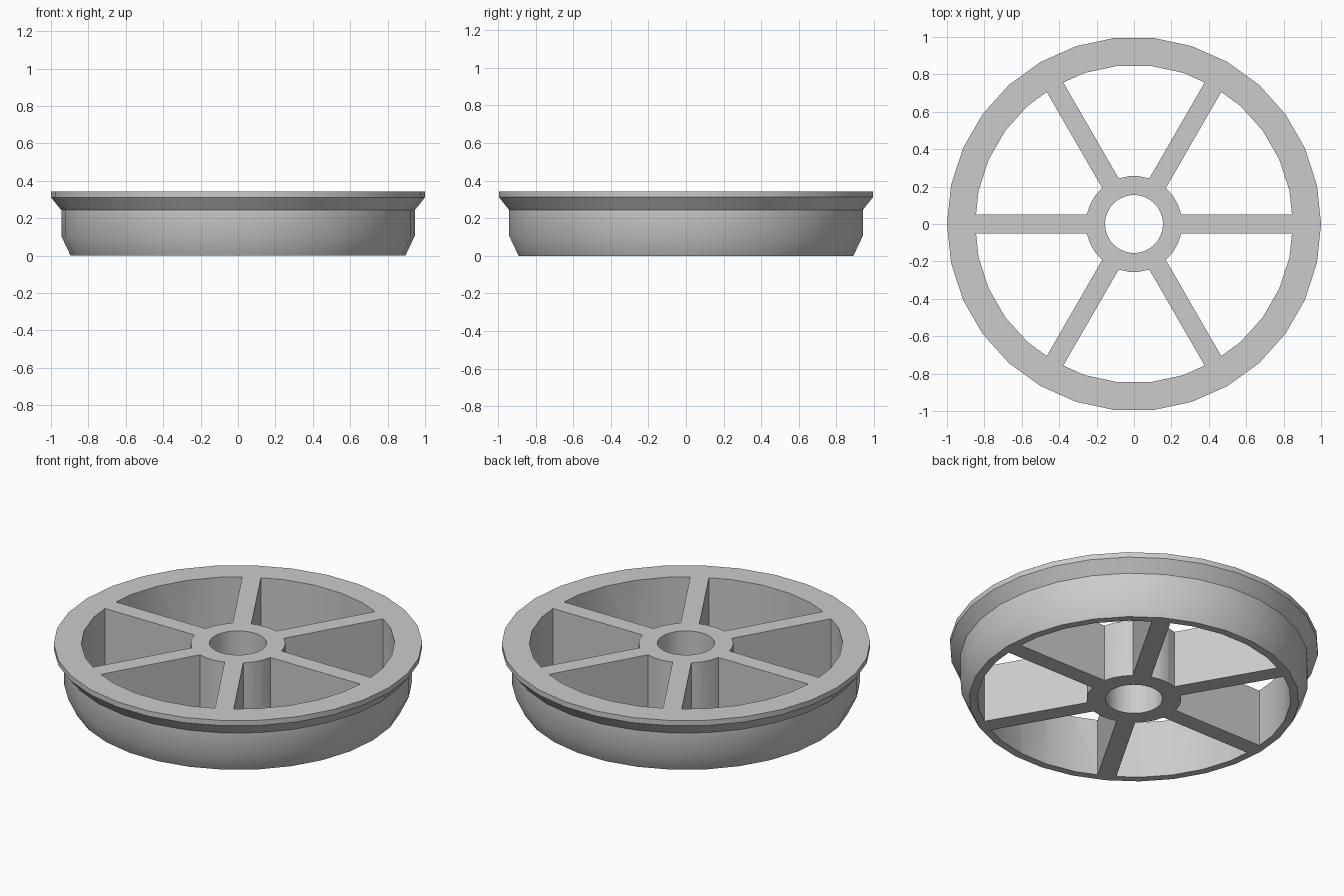
import bpy, bmesh, math
from mathutils import Matrix

if "Cube" in bpy.data.objects:
    bpy.data.objects.remove(bpy.data.objects["Cube"])

SIDES = 30
H = 0.343

grey = bpy.data.materials.new("light grey")
grey.diffuse_color = (0.6, 0.6, 0.6, 1)
grey.use_nodes = True
grey.node_tree.nodes["Principled BSDF"].inputs["Base Color"].default_value = grey.diffuse_color


def make_object(name, bm):
    bmesh.ops.recalc_face_normals(bm, faces=bm.faces)
    me = bpy.data.meshes.new(name)
    bm.to_mesh(me)
    bm.free()
    me.materials.append(grey)
    ob = bpy.data.objects.new(name, me)
    bpy.context.collection.objects.link(ob)
    return ob


def lathe(name, profile):
    """Spin a closed (radius, z) profile around z."""
    bm = bmesh.new()
    rings = []
    for i in range(SIDES):
        a = 2 * math.pi * i / SIDES
        rings.append([bm.verts.new((r * math.cos(a), r * math.sin(a), z)) for r, z in profile])
    n = len(profile)
    for i in range(SIDES):
        p, q = rings[i], rings[(i + 1) % SIDES]
        for j in range(n):
            k = (j + 1) % n
            bm.faces.new((p[j], q[j], q[k], p[k]))
    return make_object(name, bm)


def bar(name, angle):
    """Long bar through the centre, covering two opposite spokes."""
    bm = bmesh.new()
    bmesh.ops.create_cube(bm, size=1, matrix=Matrix.Rotation(angle, 4, 'Z')
                          @ Matrix.Translation((0, 0, H / 2))
                          @ Matrix.Diagonal((2.4, 0.102, 2, 1)))
    return make_object(name, bm)


def subtract(target, cutter):
    """Cut one object from another, apply the result and drop the cutter."""
    mod = target.modifiers.new("cut", 'BOOLEAN')
    mod.operation = 'DIFFERENCE'
    mod.solver = 'EXACT'
    mod.object = cutter
    bpy.context.view_layer.update()
    dg = bpy.context.evaluated_depsgraph_get()
    me = bpy.data.meshes.new_from_object(target.evaluated_get(dg))
    target.modifiers.clear()
    target.data = me
    bpy.data.objects.remove(cutter)


# Wheel body: tapered tread, flared flange and axle hole
wheel = lathe("spoked_wheel", [(0.155, 0), (0.895, 0), (0.945, 0.105), (0.945, 0.243),
                               (1.0, 0.312), (1.0, H), (0.155, H)])

# Openings between hub and rim, keeping six spokes
openings = lathe("opening_cutter", [(0.257, -0.2), (0.85, -0.2), (0.85, 0.6), (0.257, 0.6)])
for i in range(3):
    subtract(openings, bar("spoke_bar", i * math.pi / 3))
subtract(wheel, openings)

# Smooth round walls, sharp rims
bpy.ops.object.select_all(action='DESELECT')
wheel.select_set(True)
bpy.context.view_layer.objects.active = wheel
bpy.ops.object.shade_smooth_by_angle(angle=math.radians(30))
